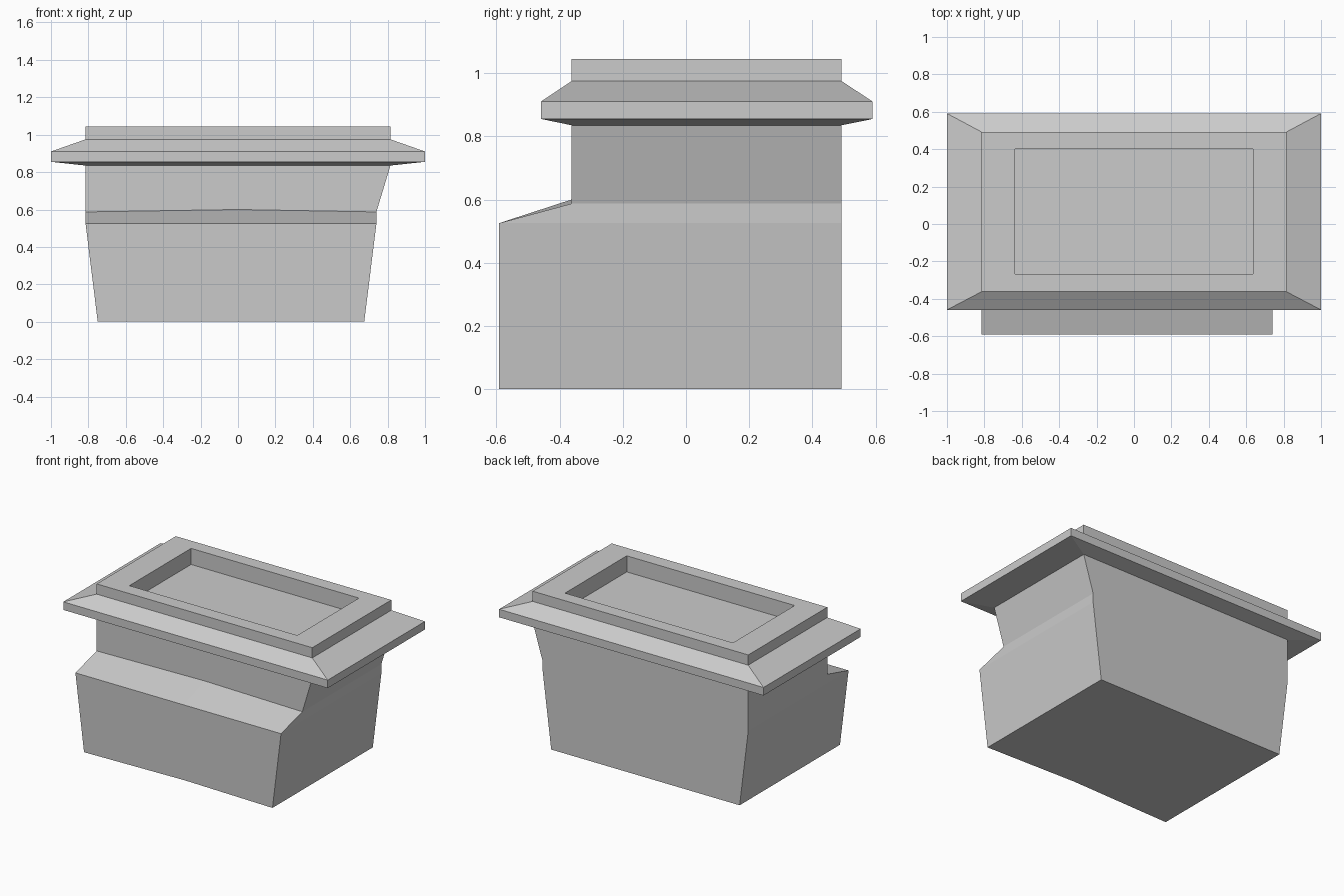
import bpy
import bmesh

if "Cube" in bpy.data.objects:
    bpy.data.objects.remove(bpy.data.objects["Cube"])


def loft(name, rings, cap_start=False, cap_end=False):
    """Skin a list of equal-length closed point rings with flat faces."""
    bm = bmesh.new()
    loops = [[bm.verts.new(p) for p in ring] for ring in rings]
    n = len(loops[0])
    for a, b in zip(loops, loops[1:]):
        for i in range(n):
            j = (i + 1) % n
            bm.faces.new((a[i], a[j], b[j], b[i]))
    if cap_start:
        bm.faces.new(loops[0][::-1])
    if cap_end:
        bm.faces.new(loops[-1])
    bm.normal_update()
    mesh = bpy.data.meshes.new(name)
    bm.to_mesh(mesh)
    bm.free()
    obj = bpy.data.objects.new(name, mesh)
    bpy.context.collection.objects.link(obj)
    return obj


BACK, FRONT, STEP = 0.492, -0.362, -0.592


def body_ring(xl, xr, front, mid_y, z, mid_z):
    return [(xl, front, z), (0, mid_y, mid_z), (xr, front, z),
            (xr, BACK, z), (xl, BACK, z)]


# Tapered body with a sloping front step
loft("body", [
    body_ring(-0.75, 0.675, STEP, STEP + 0.02, 0, 0),
    body_ring(-0.815, 0.74, STEP, STEP, 0.525, 0.525),
    body_ring(-0.815, 0.74, FRONT, FRONT, 0.587, 0.60),
    body_ring(-0.815, 0.815, FRONT, FRONT, 0.835, 0.835),
], cap_start=True)


def rect(x, y0, y1, z):
    return [(-x, y0, z), (x, y0, z), (x, y1, z), (-x, y1, z)]


# Flared rim, raised collar and recessed top panel
loft("rim", [
    rect(0.815, FRONT, BACK, 0.835),
    rect(1.0, -0.459, 0.591, 0.855),
    rect(1.0, -0.459, 0.591, 0.91),
    rect(0.815, FRONT, BACK, 0.975),
    rect(0.815, FRONT, BACK, 1.045),
    rect(0.635, -0.267, 0.40, 1.045),
    rect(0.635, -0.267, 0.40, 0.935),
], cap_end=True)
